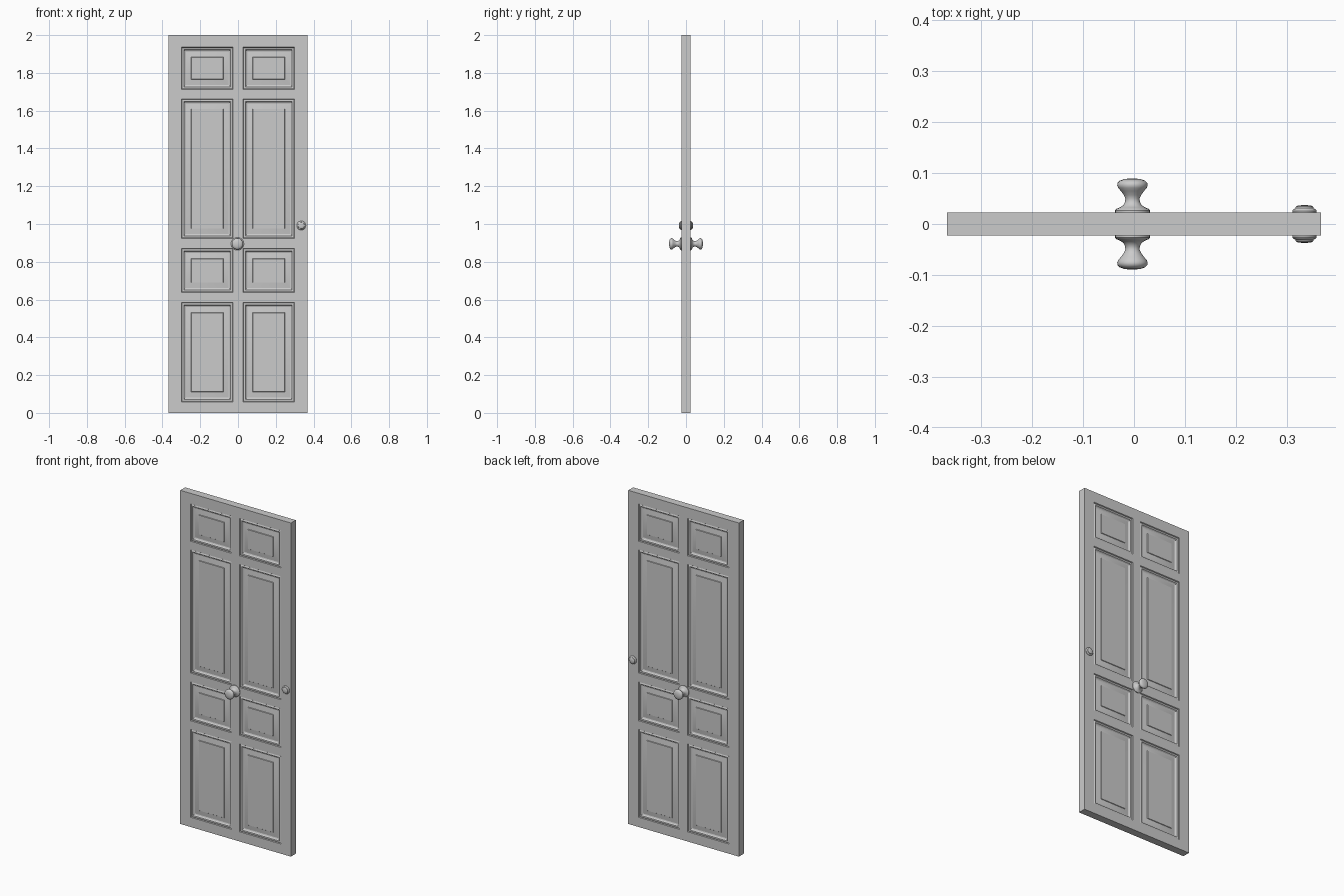
import bpy, bmesh, math

if "Cube" in bpy.data.objects:
    bpy.data.objects.remove(bpy.data.objects["Cube"])

W, H, T = 0.367, 2.0, 0.023
XS = [-W, -0.30, -0.026, 0.026, 0.30, W]
ZS = [0, 0.058, 0.584, 0.637, 0.87, 0.923, 1.662, 1.713, 1.936, H]
# panel moulding: (inset from opening, depth below the face)
MOULD = [(0, 0), (0.003, 0.005), (0.008, 0.003), (0.013, 0.004), (0.018, 0.010),
         (0.024, 0.012), (0.052, 0.006), (0.054, 0.003)]


def finish(bm, name, angle):
    bmesh.ops.remove_doubles(bm, verts=bm.verts, dist=1e-5)
    bmesh.ops.recalc_face_normals(bm, faces=bm.faces)
    me = bpy.data.meshes.new(name)
    bm.to_mesh(me)
    bm.free()
    ob = bpy.data.objects.new(name, me)
    bpy.context.collection.objects.link(ob)
    bpy.ops.object.select_all(action='DESELECT')
    ob.select_set(True)
    bpy.context.view_layer.objects.active = ob
    bpy.ops.object.shade_smooth_by_angle(angle=math.radians(angle))
    return ob


def face(bm, pts):
    bm.faces.new([bm.verts.new(p) for p in pts])


# door slab with eight moulded panels on both faces
bm = bmesh.new()
for s in (-1, 1):
    for i in range(len(XS) - 1):
        for k in range(len(ZS) - 1):
            rings = MOULD if i % 2 and k % 2 else MOULD[:1]
            loops = []
            for ins, dep in rings:
                x0, x1 = XS[i] + ins, XS[i + 1] - ins
                z0, z1 = ZS[k] + ins, ZS[k + 1] - ins
                y = s * (T - dep)
                loops.append([(x0, y, z0), (x1, y, z0), (x1, y, z1), (x0, y, z1)])
            for a, b in zip(loops, loops[1:]):
                for j in range(4):
                    n = (j + 1) % 4
                    face(bm, [a[j], a[n], b[n], b[j]])
            face(bm, loops[-1])
# slab edges
for a, b in zip(XS, XS[1:]):
    for z in (0, H):
        face(bm, [(a, -T, z), (b, -T, z), (b, T, z), (a, T, z)])
for a, b in zip(ZS, ZS[1:]):
    for x in (-W, W):
        face(bm, [(x, -T, a), (x, T, a), (x, T, b), (x, -T, b)])
finish(bm, "door_slab", 20)


def lathe(name, x, z, side, profile, n=32):
    """Turn (radius, distance from door centre) round the y axis."""
    bm = bmesh.new()
    rings = [[bm.verts.new((x + r * math.cos(2 * math.pi * i / n), side * d,
                            z + r * math.sin(2 * math.pi * i / n)))
              for i in range(n)] for r, d in profile]
    for a, b in zip(rings, rings[1:]):
        for i in range(n):
            j = (i + 1) % n
            bm.faces.new([a[i], a[j], b[j], b[i]])
    bm.faces.new(rings[0])
    bm.faces.new(rings[-1])
    finish(bm, name, 40)


KNOB = [(0.034, 0.020), (0.034, 0.027), (0.031, 0.030), (0.024, 0.033), (0.018, 0.037),
        (0.0145, 0.044), (0.014, 0.050), (0.017, 0.057), (0.023, 0.065), (0.028, 0.071),
        (0.030, 0.076), (0.029, 0.081), (0.025, 0.085), (0.017, 0.088), (0.006, 0.0895)]
LATCH = [(0.023, 0.020), (0.024, 0.026), (0.022, 0.029), (0.018, 0.031),
         (0.017, 0.034), (0.012, 0.0365), (0.004, 0.037)]

# central knobs and small edge lock covers, front and back
for side, tag in ((-1, "front"), (1, "back")):
    lathe("knob_" + tag, -0.003, 0.895, side, KNOB)
    lathe("lock_cover_" + tag, 0.335, 0.992, side, LATCH)
